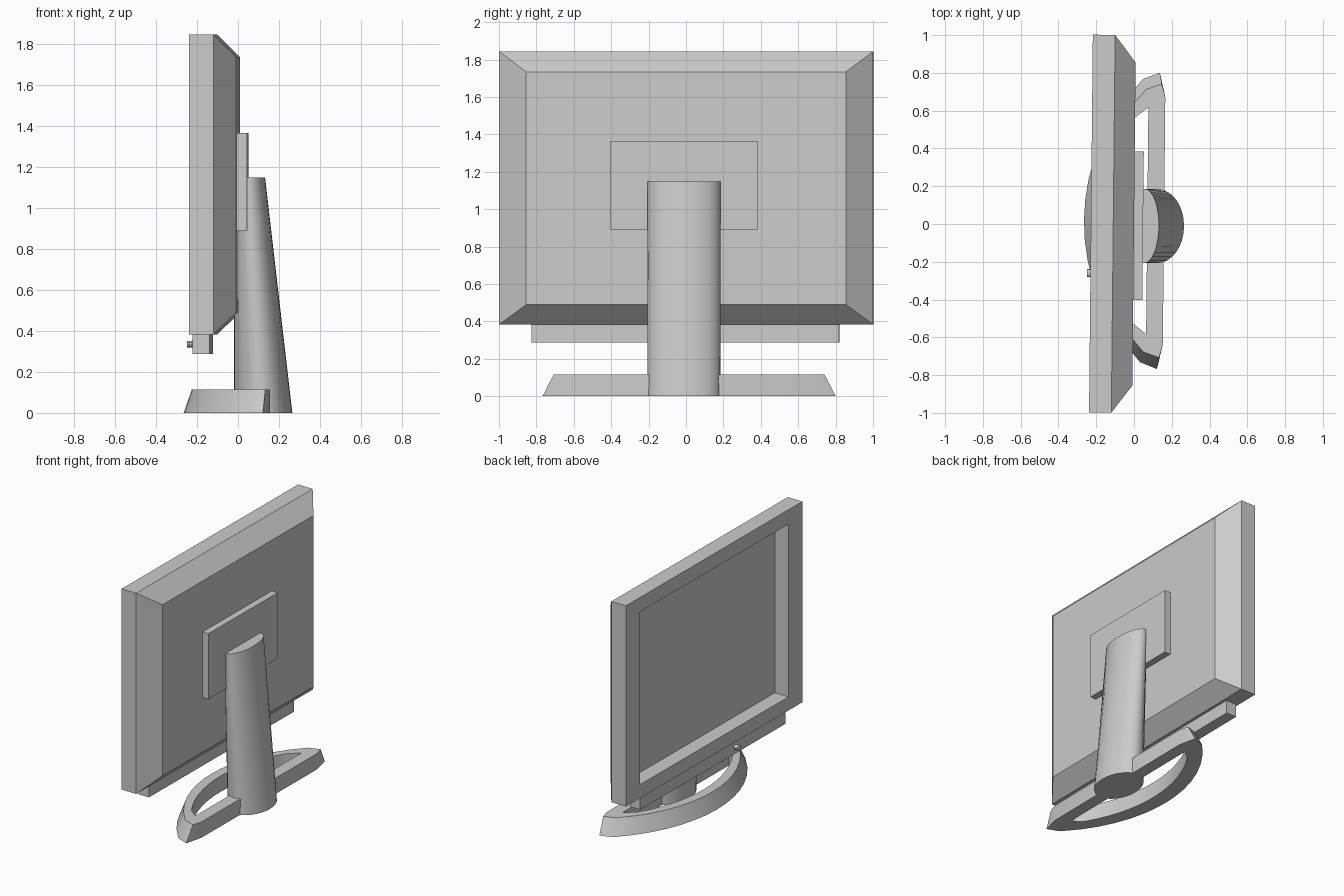
import bpy, bmesh, math

if "Cube" in bpy.data.objects:
    bpy.data.objects.remove(bpy.data.objects["Cube"])

grey = bpy.data.materials.new("plain_grey")
grey.diffuse_color = (0.6, 0.6, 0.6, 1)
grey.use_nodes = True
grey.node_tree.nodes["Principled BSDF"].inputs["Base Color"].default_value = grey.diffuse_color
TURN = -0.01  # the whole monitor is very slightly turned about z


def finish(name, bm, smooth=False):
    bmesh.ops.remove_doubles(bm, verts=bm.verts, dist=1e-4)
    bmesh.ops.recalc_face_normals(bm, faces=bm.faces)
    mesh = bpy.data.meshes.new(name)
    bm.to_mesh(mesh)
    bm.free()
    mesh.materials.append(grey)
    ob = bpy.data.objects.new(name, mesh)
    bpy.context.collection.objects.link(ob)
    ob.rotation_euler.z = TURN
    if smooth:
        bpy.ops.object.select_all(action='DESELECT')
        ob.select_set(True)
        bpy.context.view_layer.objects.active = ob
        bpy.ops.object.shade_smooth_by_angle(angle=math.radians(30))
    return ob


def loft(name, loops, cap_start=True, cap_end=True, closed=False, smooth=False):
    """Skin a list of equal-length point loops."""
    bm = bmesh.new()
    rings = [[bm.verts.new(p) for p in loop] for loop in loops]
    n = len(rings[0])
    pairs = list(zip(rings, rings[1:]))
    if closed:
        pairs.append((rings[-1], rings[0]))
    for a, b in pairs:
        for i in range(n):
            j = (i + 1) % n
            bm.faces.new((a[i], a[j], b[j], b[i]))
    if not closed:
        if cap_start:
            bm.faces.new(rings[0])
        if cap_end:
            bm.faces.new(rings[-1])
    return finish(name, bm, smooth)


def rect(x, y0, y1, z0, z1):
    return [(x, y0, z0), (x, y1, z0), (x, y1, z1), (x, y0, z1)]


def box(name, x0, x1, y0, y1, z0, z1):
    return loft(name, [rect(x0, y0, y1, z0, z1), rect(x1, y0, y1, z0, z1)])


# Screen housing: recessed panel, bezel, sides, sloped back
inner = (-0.842, 0.84, 0.482, 1.738)
outer = (-1.0, 1.0, 0.383, 1.843)
loft("screen_housing", [rect(-0.118, *inner), rect(-0.228, *inner),
                        rect(-0.228, *outer), rect(-0.11, *outer),
                        rect(0.0, -0.855, 0.855, 0.489, 1.734)])

# Bar under the screen with its small knob
box("speaker_bar", -0.213, -0.13, -0.828, 0.818, 0.287, 0.383)


def knob_ring(x):
    return [(x, -0.262 + 0.022 * math.cos(t), 0.335 + 0.016 * math.sin(t))
            for t in (k * math.tau / 12 for k in range(12))]


loft("knob", [knob_ring(-0.246), knob_ring(-0.21)], smooth=True)

# Mounting plate
box("mounting_plate", -0.003, 0.048, -0.402, 0.383, 0.888, 1.365)


# Neck: oval column with an upright front and a leaning back
def oval(cx, rx, z):
    return [(cx + rx * math.cos(t), -0.01 + 0.196 * math.sin(t), z)
            for t in (k * math.tau / 32 for k in range(32))]


loft("neck", [oval(0.123, 0.142, 0), oval(0.056, 0.076, 1.148)], smooth=True)


# Base: bow-shaped ring with sloped outer wall and straight rear bar
def arc(apex, radius, half, n=14):
    ys = [half * (2 * k / n - 1) for k in range(n + 1)]
    return [(apex + radius - math.sqrt(radius ** 2 - y * y), y) for y in ys]


def base_loop(front, tip, corner, z):
    ends = [tip, corner, (corner[0], -corner[1]), (tip[0], -tip[1])]
    return [(x, y + 0.018, z) for x, y in front + ends]


low = arc(-0.265, 1.074, 0.75)
high = arc(-0.225, 1.0, 0.695)
hole = arc(-0.155, 1.04, 0.545)
rear = (0.07, 0.60)
loft("base", [base_loop(low, (0.129, 0.784), (0.159, 0.655), 0),
              base_loop(high, (0.14, 0.724), (0.159, 0.655), 0.115),
              base_loop(hole, rear, rear, 0.115),
              base_loop(hole, rear, rear, 0)], closed=True, smooth=True)
